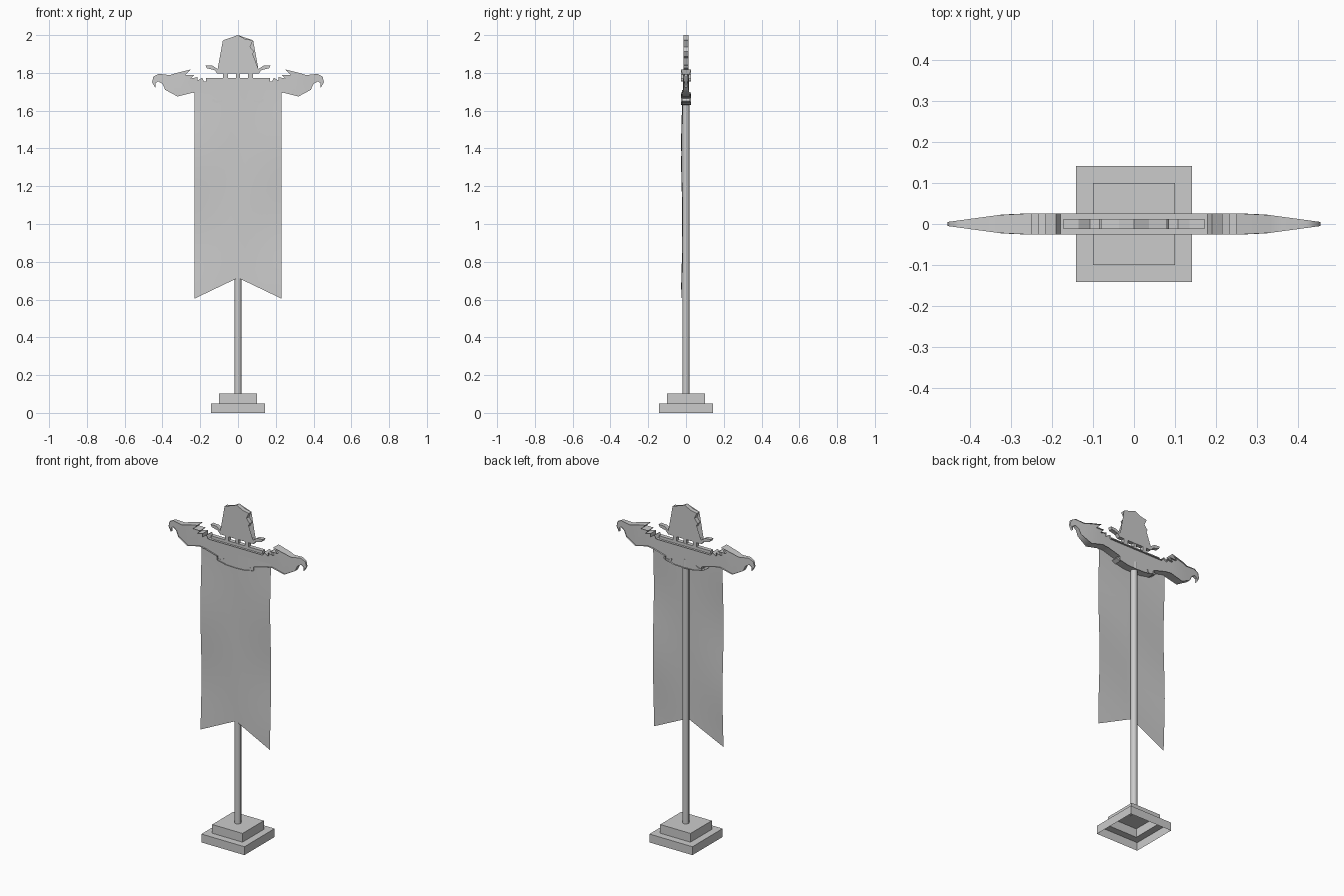
import bpy, bmesh, math

if "Cube" in bpy.data.objects:
    bpy.data.objects.remove(bpy.data.objects["Cube"], do_unlink=True)

# Single stone grey
grey = bpy.data.materials.new("plain_grey")
grey.use_nodes = True
colour = (0.6, 0.6, 0.6, 1)
grey.diffuse_color = colour
grey.node_tree.nodes["Principled BSDF"].inputs["Base Color"].default_value = colour


def finish(name, bm, smooth=None):
    mesh = bpy.data.meshes.new(name)
    bm.to_mesh(mesh)
    bm.free()
    mesh.materials.append(grey)
    obj = bpy.data.objects.new(name, mesh)
    bpy.context.collection.objects.link(obj)
    if smooth:
        bpy.ops.object.select_all(action='DESELECT')
        obj.select_set(True)
        bpy.context.view_layer.objects.active = obj
        bpy.ops.object.shade_smooth_by_angle(angle=math.radians(smooth))
    return obj


def box(name, x, y, z, sx, sy, sz):
    bm = bmesh.new()
    bmesh.ops.create_cube(bm, size=1)
    for v in bm.verts:
        v.co = (x + v.co.x * sx, y + v.co.y * sy, z + v.co.z * sz)
    return finish(name, bm)


def mirrored(half):
    """Close a half outline (starting and ending on x = 0) across the centre."""
    return half + [(-x, z) for x, z in reversed(half[1:-1])]


def plate(name, outline, depth, rim=0.0, smooth=None):
    """Outline in x/z, with depth(x) either side and an optional raised inner field."""
    bm = bmesh.new()
    front = [bm.verts.new((x, -1, z)) for x, z in outline]
    back = [bm.verts.new((x, 1, z)) for x, z in outline]
    caps = [bm.faces.new(front), bm.faces.new(back[::-1])]
    n = len(outline)
    for i in range(n):
        j = (i + 1) % n
        bm.faces.new((front[j], front[i], back[i], back[j]))
    edge_verts = set(front + back)
    if rim:
        bmesh.ops.inset_region(bm, faces=caps, thickness=rim, use_even_offset=False)
    for v in bm.verts:
        side = -1 if v.co.y < 0 else 1
        v.co.y = side * depth(v.co.x) * (0.6 if rim and v in edge_verts else 1)
    bmesh.ops.triangulate(bm, faces=[f for f in bm.faces if len(f.verts) > 4])
    bmesh.ops.recalc_face_normals(bm, faces=bm.faces)
    return finish(name, bm, smooth)


# Stepped base, a hollow shell open underneath
bm = bmesh.new()
rings = []
for half, z in ((0.142, 0), (0.142, 0.05), (0.1, 0.05), (0.1, 0.102)):
    rings.append([bm.verts.new((half * sx, half * sy, z))
                  for sx, sy in ((-1, -1), (1, -1), (1, 1), (-1, 1))])
for low, high in zip(rings, rings[1:]):
    for i in range(4):
        j = (i + 1) % 4
        bm.faces.new((low[i], low[j], high[j], high[i]))
bm.faces.new(rings[-1])
finish("stepped_base", bm)

# Pole
bm = bmesh.new()
bmesh.ops.create_cone(bm, cap_ends=True, segments=8, radius1=0.019, radius2=0.019, depth=1.58)
for v in bm.verts:
    v.co.z += 0.89
finish("pole", bm, 50)

# Swallow-tailed cloth, with a gentle wave strongest along its sides
bm = bmesh.new()
cols, rows = 12, 24
grid = []
for r in range(rows + 1):
    line = []
    for c in range(cols + 1):
        x = -0.23 + 0.46 * c / cols
        bottom = 0.715 - 0.11 * abs(x) / 0.23
        z = 1.71 + (bottom - 1.71) * r / rows
        wave = 0.005 * math.sin(8 * (z - 0.25 * x)) * abs(x) / 0.23
        line.append(bm.verts.new((x, -0.0205 + wave, z)))
    grid.append(line)
for r in range(rows):
    for c in range(cols):
        bm.faces.new((grid[r][c], grid[r + 1][c], grid[r + 1][c + 1], grid[r][c + 1]))
finish("cloth", bm, 60)


# Crossbar ending in two hook-beaked bird heads with feathered crests
def bar_depth(x):
    x = abs(x)
    return 0.026 if x < 0.3 else 0.026 - 0.021 * (x - 0.3) / 0.155


bar = [(0, 1.63), (0.06, 1.632), (0.12, 1.645), (0.12, 1.668), (0.2, 1.69),
       (0.24, 1.695), (0.32, 1.675), (0.385, 1.71), (0.4, 1.742), (0.422, 1.755),
       (0.437, 1.745), (0.438, 1.722), (0.455, 1.75), (0.448, 1.78), (0.42, 1.795),
       (0.36, 1.788), (0.33, 1.798), (0.25, 1.818), (0.278, 1.79), (0.232, 1.79),
       (0.25, 1.77), (0.215, 1.778), (0.215, 1.758), (0.19, 1.775), (0.18, 1.755),
       (0, 1.755)]
plate("bird_head_crossbar", mirrored(bar), bar_depth, rim=0.005, smooth=50)

# Rail and pegs carrying the finial
box("top_rail", 0, 0, 1.76, 0.34, 0.024, 0.024)
box("finial_stem", 0, 0, 1.78, 0.02, 0.02, 0.06)
for side, label in ((1, "left"), (-1, "right")):
    box(label + "_peg", side * 0.066, 0, 1.782, 0.026, 0.024, 0.05)
    # Small curl hanging under the bar
    curl = [(0.08, 1.662), (0.085, 1.645), (0.115, 1.64), (0.138, 1.652),
            (0.13, 1.664), (0.12, 1.653), (0.1, 1.652)]
    plate(label + "_under_curl", [(side * x, z) for x, z in curl], lambda x: 0.02)

# Finial: scalloped shield rising from a pair of curved horns
finial = [(0, 1.797), (0.11, 1.797), (0.125, 1.815), (0.165, 1.825), (0.172, 1.84),
          (0.135, 1.838), (0.108, 1.82), (0.055, 1.822), (0.037, 1.842), (0.053, 1.88),
          (0.072, 1.888), (0.085, 1.912), (0.064, 1.938), (0.08, 1.972),
          (0.037, 1.98), (0, 2.0)]
plate("shield_finial", mirrored(finial), lambda x: 0.012)
